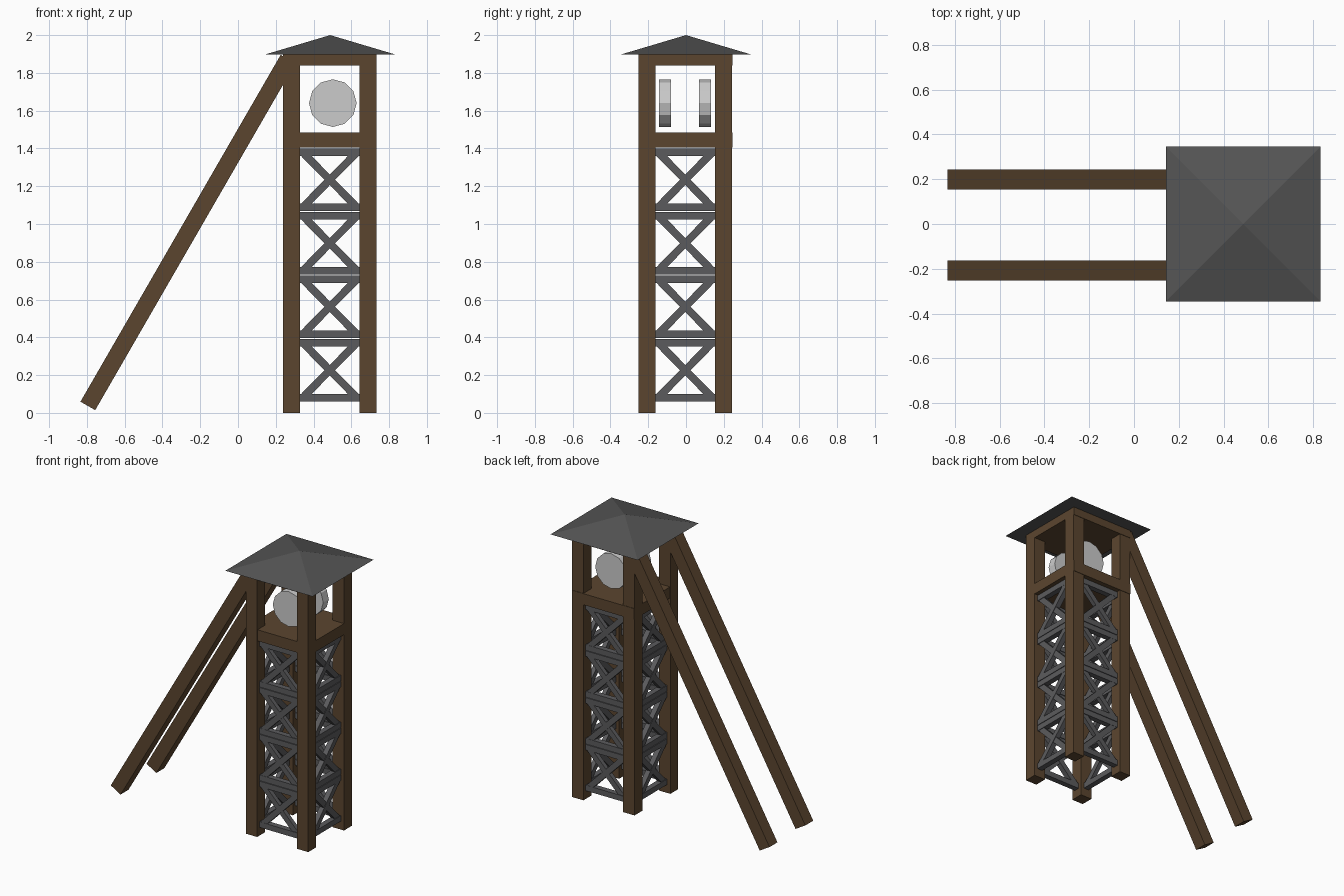
import bpy, bmesh
from math import radians, pi, sqrt, atan2, hypot
from mathutils import Matrix, Vector

if "Cube" in bpy.data.objects:
    bpy.data.objects.remove(bpy.data.objects["Cube"])

CX, CY = 0.486, -0.004       # tower axis
OFF, POST = 0.203, 0.09      # post offset from axis, post thickness
EAVES = 1.897


def material(name, rgb):
    m = bpy.data.materials.new(name)
    m.diffuse_color = (*rgb, 1)
    m.use_nodes = True
    m.node_tree.nodes["Principled BSDF"].inputs["Base Color"].default_value = m.diffuse_color
    return m


wood = material("wood", (0.105, 0.06, 0.028))
iron = material("iron", (0.105, 0.105, 0.11))
slate = material("slate", (0.09, 0.09, 0.09))


def add_box(bm, centre, size, rot=Matrix()):
    mat = Matrix.Translation(centre) @ rot @ Matrix.Diagonal((*size, 1))
    bmesh.ops.create_cube(bm, size=1, matrix=mat)


def finish(bm, name, mat=None):
    me = bpy.data.meshes.new(name)
    bm.to_mesh(me)
    bm.free()
    ob = bpy.data.objects.new(name, me)
    bpy.context.collection.objects.link(ob)
    if mat:
        me.materials.append(mat)
    return ob


def box(name, centre, size, mat, rot=Matrix()):
    bm = bmesh.new()
    add_box(bm, centre, size, rot)
    return finish(bm, name, mat)


def cone(name, sides, r1, r2, depth, matrix, mat=None):
    bm = bmesh.new()
    bmesh.ops.create_cone(bm, cap_ends=True, segments=sides, radius1=r1,
                          radius2=r2, depth=depth, matrix=matrix)
    return finish(bm, name, mat)


# Corner posts
for sx, nx in ((-1, "left"), (1, "right")):
    for sy, ny in ((-1, "front"), (1, "back")):
        box(f"{ny}_{nx}_post", (CX + sx * OFF, CY + sy * OFF, EAVES / 2),
            (POST, POST, EAVES), wood)

# Raking support legs
start, length = Vector((-0.795, 0, 0.037)), 2.12
lean = radians(30)
mid = start + Vector((0.5, 0, sqrt(3) / 2)) * length / 2
for sy, ny in ((-1, "front"), (1, "back")):
    box(f"{ny}_support_leg", (mid.x, CY + sy * OFF, mid.z),
        (POST, POST, length), wood, Matrix.Rotation(lean, 4, 'Y'))

# Wheel platform and top plate under the roof
side = 2 * OFF + POST - 0.002
box("wheel_platform", (CX + 0.001, 0, 1.445), (side, side, 0.08), wood)
box("top_plate", (CX + 0.001, 0, (1.84 + EAVES) / 2), (side, side, EAVES - 1.84), wood)

# Cross-braced iron lattice on the four sides
SPAN, BAR, PITCH, Z0 = 2 * OFF - POST, 0.04, 0.336, 0.06
HEIGHT = PITCH - 0.004
dx, dz = SPAN / 2 - 0.012, HEIGHT / 2 - 0.018
for k, name in enumerate(("front", "right", "back", "left")):
    bm = bmesh.new()
    for i in range(4):
        zc = Z0 + i * PITCH + HEIGHT / 2
        for s in (-1, 1):
            add_box(bm, (0, -OFF, zc + s * (HEIGHT - BAR) / 2), (SPAN, BAR, BAR))
            add_box(bm, (0, -OFF, zc), (2 * hypot(dx, dz), BAR - 0.003 * (s + 2), BAR),
                    Matrix.Rotation(s * atan2(dz, dx), 4, 'Y'))
    bm.transform(Matrix.Translation((CX, CY, 0)) @ Matrix.Rotation(k * pi / 2, 4, 'Z'))
    finish(bm, f"{name}_lattice", iron)

# Pair of winding wheels
for y, name in ((-0.111, "front_wheel"), (0.101, "back_wheel")):
    cone(name, 12, 0.126, 0.126, 0.063,
         Matrix.Translation((0.502, y, 1.64)) @ Matrix.Rotation(pi / 2, 4, 'X'))

# Pyramid roof
cone("roof", 4, 0.346 * sqrt(2), 0, 2 - EAVES,
     Matrix.Translation((0.488, 0, (2 + EAVES) / 2)) @ Matrix.Rotation(pi / 4, 4, 'Z'), slate)
